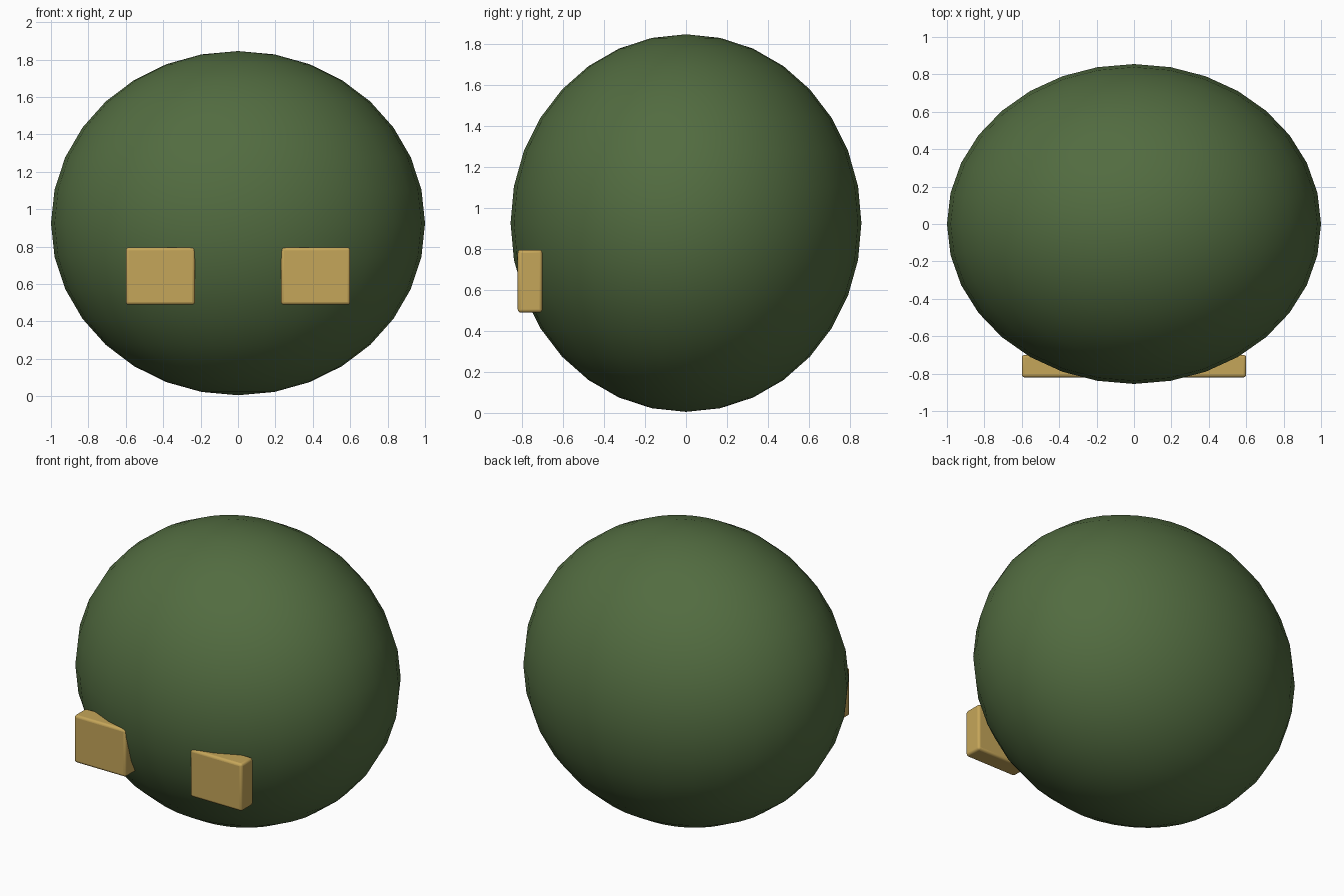
import bpy

cube = bpy.data.objects.get("Cube")
if cube:
    bpy.data.objects.remove(cube, do_unlink=True)


def material(name, rgb):
    mat = bpy.data.materials.new(name)
    mat.use_nodes = True
    color = (*rgb, 1.0)
    mat.diffuse_color = color
    mat.node_tree.nodes["Principled BSDF"].inputs["Base Color"].default_value = color
    return mat


green = material("moss green", (0.085, 0.15, 0.052))
gold = material("warm gold", (0.56, 0.38, 0.10))


def finish(name, scale, mat):
    obj = bpy.context.object
    obj.name = name
    obj.scale = scale
    bpy.ops.object.transform_apply(location=False, rotation=False, scale=True)
    obj.data.materials.append(mat)
    return obj


# Rounded body
bpy.ops.mesh.primitive_uv_sphere_add(segments=32, ring_count=16, radius=1,
                                     location=(0, 0, 0.925))
finish("body", (1, 0.855, 0.92), green)
bpy.ops.object.shade_smooth()

# Pair of softly bevelled blocks on the front
for side, sign in (("left", 1), ("right", -1)):
    bpy.ops.mesh.primitive_cube_add(size=1, location=(sign * 0.415, -0.76, 0.642))
    block = finish(side + "_block", (0.37, 0.12, 0.306), gold)
    bevel = block.modifiers.new("soft edges", "BEVEL")
    bevel.width = 0.015
    bevel.segments = 3
    bpy.ops.object.shade_smooth_by_angle()
